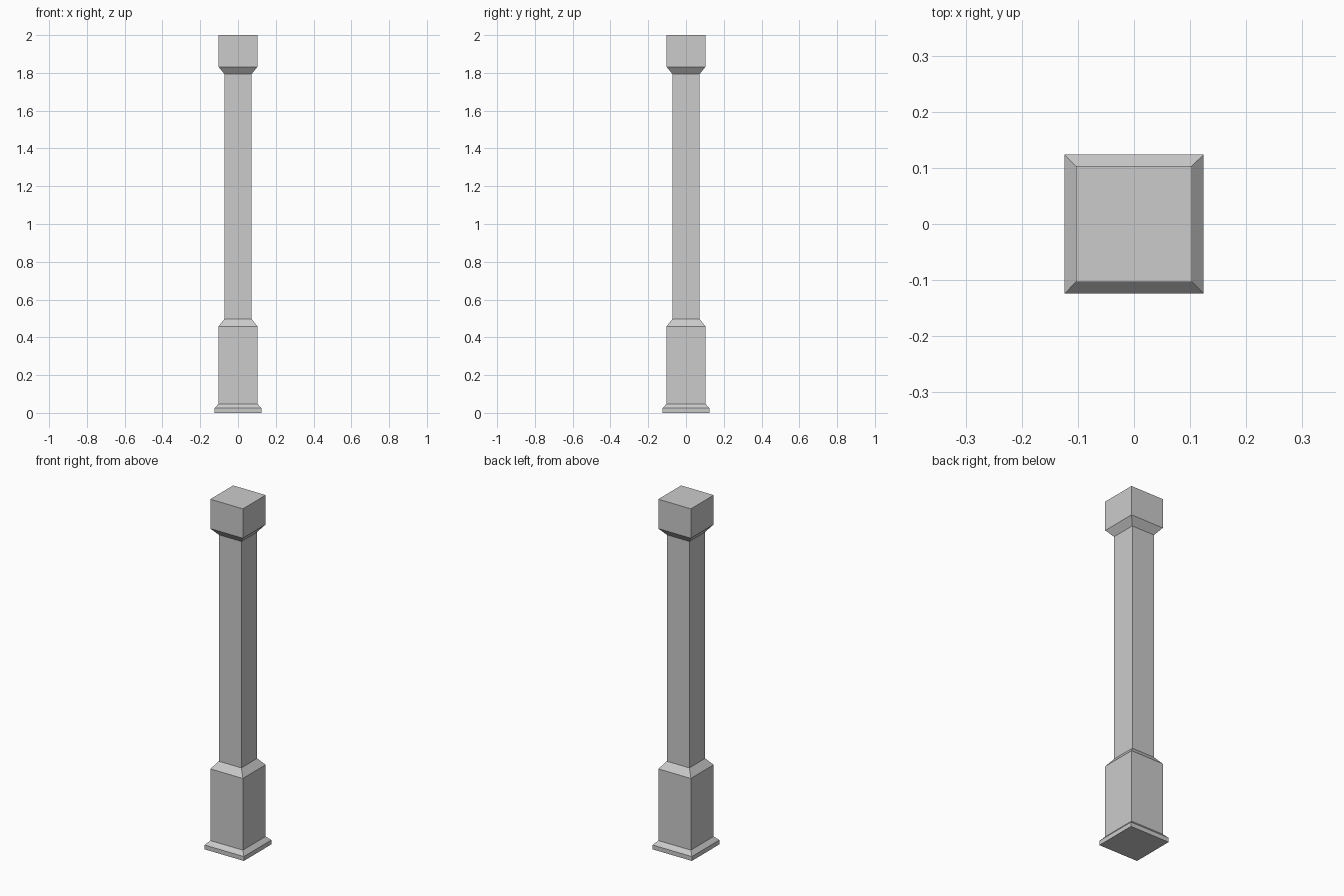
import bpy, bmesh

if "Cube" in bpy.data.objects:
    bpy.data.objects.remove(bpy.data.objects["Cube"])


def square_loft(name, rings):
    """Closed square solid through (half_width, z) rings."""
    bm = bmesh.new()
    loops = [[bm.verts.new((sx * w, sy * w, z))
              for sx, sy in ((-1, -1), (1, -1), (1, 1), (-1, 1))]
             for w, z in rings]
    for low, high in zip(loops, loops[1:]):
        for i in range(4):
            j = (i + 1) % 4
            bm.faces.new((low[i], low[j], high[j], high[i]))
    bm.faces.new(loops[0][::-1])
    bm.faces.new(loops[-1])
    mesh = bpy.data.meshes.new(name)
    bm.to_mesh(mesh)
    bm.free()
    obj = bpy.data.objects.new(name, mesh)
    bpy.context.collection.objects.link(obj)
    return obj


# One continuous post: foot, plinth, shaft and flared cap
square_loft("square_pillar", [
    (0.124, 0.0), (0.124, 0.025),      # foot moulding
    (0.103, 0.048), (0.103, 0.458),    # plinth
    (0.0715, 0.498), (0.0715, 1.793),  # shaft
    (0.103, 1.832), (0.103, 2.0),      # cap block
])
